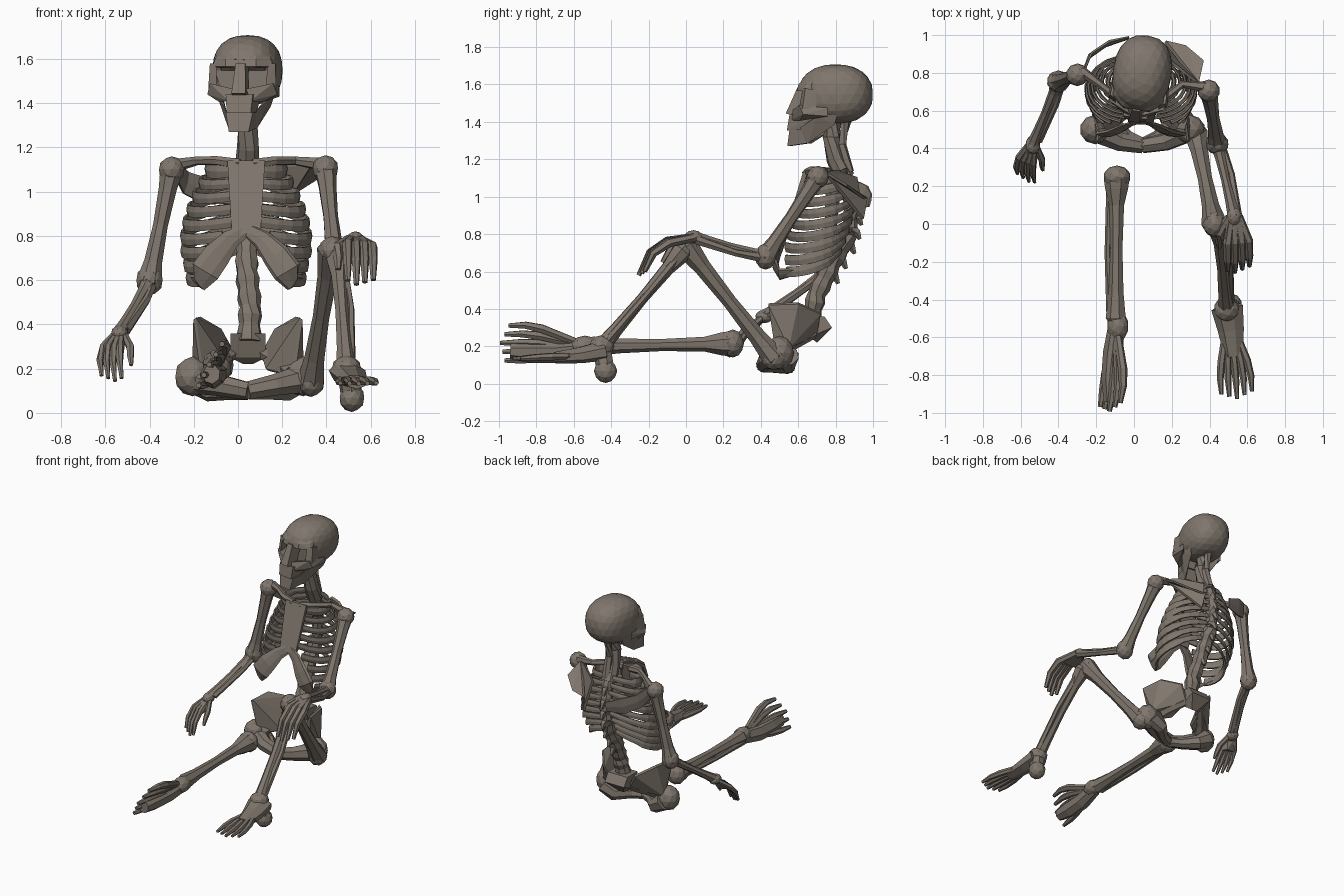
import bpy, bmesh, math
from mathutils import Vector as V, Matrix

if "Cube" in bpy.data.objects:
    bpy.data.objects.remove(bpy.data.objects["Cube"])

bone_mat = bpy.data.materials.new("weathered_bone")
bone_mat.diffuse_color = (0.215, 0.183, 0.153, 1)
bone_mat.use_nodes = True
bone_mat.node_tree.nodes["Principled BSDF"].inputs["Base Color"].default_value = bone_mat.diffuse_color


def finish(bm, name):
    bmesh.ops.recalc_face_normals(bm, faces=bm.faces)
    me = bpy.data.meshes.new(name)
    bm.to_mesh(me)
    bm.free()
    me.materials.append(bone_mat)
    ob = bpy.data.objects.new(name, me)
    bpy.context.collection.objects.link(ob)
    return ob


def tube(name, pts, radii, sides=7, flat=1.0, ref=(0.1, 0.2, 1)):
    """Faceted tube through points; flat squeezes it across the ref direction."""
    pts = [V(p) for p in pts]
    bm = bmesh.new()
    rings = []
    for i, p in enumerate(pts):
        t = (pts[min(i + 1, len(pts) - 1)] - pts[max(i - 1, 0)]).normalized()
        side = t.cross(V(ref)).normalized()
        up = side.cross(t)
        r = radii[i] if isinstance(radii, (list, tuple)) else radii
        rings.append([bm.verts.new(p + side * r * flat * math.cos(a) + up * r * math.sin(a))
                      for a in (2 * math.pi * k / sides for k in range(sides))])
    for a, b in zip(rings, rings[1:]):
        for k in range(sides):
            j = (k + 1) % sides
            bm.faces.new((a[k], a[j], b[j], b[k]))
    bm.faces.new(rings[0])
    bm.faces.new(rings[-1])
    return finish(bm, name)


def hull(name, pts):
    bm = bmesh.new()
    for p in pts:
        bm.verts.new(p)
    res = bmesh.ops.convex_hull(bm, input=bm.verts)
    bmesh.ops.delete(bm, geom=list({v for v in res["geom_interior"] if isinstance(v, bmesh.types.BMVert)}),
                     context='VERTS')
    return finish(bm, name)


def ball(name, c, r, sub=2):
    bm = bmesh.new()
    bmesh.ops.create_icosphere(bm, subdivisions=sub, radius=1)
    for v in bm.verts:
        v.co = V(c) + V((v.co.x * r[0], v.co.y * r[1], v.co.z * r[2]))
    return finish(bm, name)


def long_bone(name, a, b, shaft, ra, rb):
    """Shaft with a swollen knob at each end."""
    a, b = V(a), V(b)
    d = (b - a).normalized()
    a2, b2 = a - d * ra * 0.7, b + d * rb * 0.7
    ts = (0, 0.05, 0.11, 0.22, 0.5, 0.78, 0.89, 0.95, 1)
    rs = (ra * .55, ra, ra * .9, shaft * 1.1, shaft * .9, shaft * 1.1, rb * .9, rb, rb * .55)
    return tube(name, [a2.lerp(b2, t) for t in ts], rs)


def paired_bones(name, a, b, r1, r2, off):
    """Two parallel slim bones, as in a forearm or shin."""
    off = V(off)
    long_bone(name + "_main", V(a), V(b), r1, r1 * 1.7, r1 * 1.4)
    a2, b2 = V(a).lerp(V(b), .05), V(a).lerp(V(b), .97)
    tube(name + "_second", [a2 + off * .6, a2.lerp(b2, .4) + off * 1.2, b2 + off * .6],
         [r2 * 1.3, r2, r2 * 1.3], 6)


def digits(name, root, d, side, curl, palm, finger, spread, r, thumb=0, fan=.2):
    """Five digits fanning from a root, bending toward curl."""
    root, d, side, curl = V(root), V(d).normalized(), V(side).normalized(), V(curl).normalized()
    for k in range(5):
        o = (k - 2) * spread
        f = finger * (1 - 0.08 * abs(k - 2))
        p0 = root + side * o * .35
        p1 = root + d * palm + side * o
        p2 = p1 + (d * .75 + curl * .45) * f * .5 + side * o * fan
        p3 = p2 + (d * .25 + curl * .95) * f * .5
        if thumb and (k - 2) * thumb == 2:
            p1 = root + d * palm * .55 + side * o * 1.1 + curl * .03
            p2 = p1 + (d * .4 + curl * .6) * f * .4
            p3 = p2 + (d * .3 + curl * .7) * f * .35
        tube(f"{name}_{k + 1}", [p0, p1, p2, p3], [r, r * 1.2, r, r * .6], 6)


# ---- skull, built straight then turned slightly ----
head = []
bm = bmesh.new()
bmesh.ops.create_icosphere(bm, subdivisions=3, radius=1)
for v in bm.verts:
    x, y, z = (math.copysign(abs(c) ** e, c) for c, e in zip(v.co, (.8, .9, .88)))
    v.co = (x * .156, .80 + y * .2, max(1.548 + z * .160, 1.395))
    if v.co.z < 1.565:
        v.co.y = max(v.co.y, .68)
head.append(finish(bm, "cranium"))


def mirrored(pts):
    return [(s * x, y, z) for x, y, z in pts for s in (-1, 1)]


for name, pts in {
    "brow_ridge": [(.125, .66, 1.60), (.14, .655, 1.565), (.07, .61, 1.60), (.07, .60, 1.565), (.12, .72, 1.64), (.13, .72, 1.56), (.06, .66, 1.65)],
    "nose_bridge": [(.022, .595, 1.58), (.032, .535, 1.445), (.035, .62, 1.42), (.024, .68, 1.58)],
    "upper_jaw": [(.062, .56, 1.44), (.055, .545, 1.355), (.075, .70, 1.43), (.06, .69, 1.355)],
    "chin": [(.062, .56, 1.358), (.045, .545, 1.27), (.06, .65, 1.285), (.075, .68, 1.36)],
}.items():
    head.append(hull(name, mirrored(pts)))
for s, side in ((-1, "right"), (1, "left")):
    for name, pts in {
        "cheekbone": [(.03, .575, 1.465), (.05, .565, 1.41), (.145, .625, 1.49), (.16, .65, 1.44), (.10, .62, 1.405), (.15, .78, 1.475), (.15, .78, 1.43), (.07, .66, 1.42)],
        "orbit_rim": [(.115, .64, 1.58), (.15, .66, 1.58), (.115, .62, 1.47), (.155, .645, 1.47), (.145, .72, 1.57), (.145, .72, 1.47)],
        "jaw_ramus": [(.05, .64, 1.285), (.07, .62, 1.37), (.065, .66, 1.285), (.125, .72, 1.43), (.125, .76, 1.46), (.12, .83, 1.44), (.105, .81, 1.385), (.09, .76, 1.36)],
    }.items():
        head.append(hull(f"{side}_{name}", [(s * x, y, z) for x, y, z in pts]))
turn = Matrix.Translation((.043, .8, 0)) @ Matrix.Rotation(math.radians(-9), 4, 'Z') @ Matrix.Translation((0, -.8, 0))
for ob in head:
    ob.data.transform(turn)

# ---- spine ----
tube("neck", [(.045, .80, 1.44), (.045, .775, 1.32), (.045, .80, 1.2), (.04, .85, 1.1)], [.05, .047, .05, .055], 8)
tube("neck_back", [(.045, .86, 1.42), (.05, .83, 1.28), (.05, .87, 1.13)], [.03, .027, .03], 6)
path = [(.04, .85, 1.12), (.04, .89, .95), (.04, .87, .80), (.04, .78, .64), (.055, .70, .48), (.05, .66, .32)]
pts, rad = [], []
for i, (a, b) in enumerate(zip(path, path[1:])):
    for k in range(4):
        pts.append(V(a).lerp(V(b), k / 4))
        rad.append((.056 if k % 2 else .047) if i > 1 else (.045 if k % 2 else .036))
tube("spine_column", pts + [path[-1]], rad + [.06], 8)
for i, p in enumerate(pts[1:14:2]):
    tube(f"spinous_process_{i + 1}", [p, p + V((0, .04, -.03)), p + V((0, .055, -.065))], [.03, .022, .01], 5)

# ---- rib cage ----
CX = .037
N = 9
for s, side in ((-1, "right"), (1, "left")):
    for i in range(N):
        u = i / (N - 1)
        a = .175 + .117 * math.sin(min(1, u * 1.4) * math.pi / 2) - .03 * max(0, u - .7) / .3
        zb, zf = 1.14 - .40 * u, 1.10 - .46 * u
        yb = .86 + .05 * math.sin(u * math.pi) - .03 * u
        yf = .65 - .18 * u
        t1 = math.pi * (.95 if u < .55 else .95 - .24 * (u - .55) / .45)
        pts = []
        for k in range(11):
            t = .06 + (t1 - .06) * k / 10
            w = (1 - math.cos(t)) / 2
            sag = -.06 * math.sin(t) * (.3 + u)
            pts.append((CX + s * a * abs(math.sin(t)) ** .8, yb + (yf - yb) * w, zb + (zf - zb) * w + sag))
        f = .025 + .007 * u + (.012 if i == 0 else 0)
        tube(f"{side}_rib_{i + 1}", pts, [.016] + [.023] * 3 + [f + .002] * 4 + [f] * 3, 6, .35, (0, -.15, 1))
    # cartilage plate along the bottom of the cage
    tube(f"{side}_costal_margin", [(CX, .545, .83), (CX + s * .07, .525, .785), (CX + s * .135, .492, .71),
         (CX + s * .185, .477, .64), (CX + s * .21, .50, .585), (CX + s * .25, .60, .60)],
         [.03, .045, .065, .068, .038, .018], 7, .25, (s * .8, 0, 1))
hull("breastbone", [(CX + x, y + d, z) for x, y, z in
     [(-.085, .64, 1.14), (.085, .64, 1.14), (-.06, .60, .98), (.06, .60, .98), (-.065, .54, .81), (.065, .54, .81)]
     for d in (-.012, .012)])

# ---- shoulders ----
shoulder = {-1: V((-.30, .79, 1.10)), 1: V((.395, .705, 1.105))}
for s, side in ((-1, "right"), (1, "left")):
    sh = shoulder[s]
    tube(f"{side}_collarbone", [(CX + s * .03, .645, 1.125), (CX + s * .13, .67, 1.14),
         (CX + s * .22, .74, 1.14), sh + V((-s * .02, .02, .02))], [.025, .022, .02, .03], 6)
    ball(f"{side}_shoulder_joint", sh, (.06, .06, .06))
blade = [(.34, .745, 1.13), (.365, .86, 1.06), (.27, .94, 1.0), (.165, .965, .99), (.18, .945, .88), (.13, .91, 1.1), (.27, .80, 1.14)]
for i in range(1, len(blade) - 1):
    hull(f"left_shoulder_blade_{i}", [V(p) + V((.5, .7, .5)) * d for p in (blade[0], blade[i], blade[i + 1]) for d in (-.009, .009)])
tube("right_shoulder_blade", [(-.27, .80, 1.09), (-.235, .89, 1.04), (-.14, .955, 1.0), (-.03, .985, .98)],
     [.045, .06, .07, .04], 6, .16)

# ---- arms and hands ----
arms = {-1: ((-.40, .755, .60), (-.535, .42, .36), (.035, .02, .01)),
        1: ((.44, .425, .68), (.53, .04, .785), (.03, .0, -.02))}
for s, side in ((-1, "right"), (1, "left")):
    elbow, wrist, off = arms[s]
    long_bone(f"{side}_upper_arm", shoulder[s], elbow, .038, .055, .06)
    ball(f"{side}_elbow", elbow, (.062, .058, .07))
    paired_bones(f"{side}_forearm", elbow, wrist, .026, .02, off)
    ball(f"{side}_wrist", wrist, (.04, .05, .036))
digits("right_finger", arms[-1][1], (-.22, -.8, -.58), (.9, -.35, 0), (.2, -.4, -1), .11, .165, .027, .016, 1)
hull("right_palm", [V(arms[-1][1]) + V(p) for p in ((-.03, 0, 0), (.03, -.02, 0), (-.07, -.06, -.08), (.02, -.1, -.08), (-.03, -.05, -.02), (0, -.05, -.09))])
digits("left_finger", arms[1][1], (.02, -1, -.18), (1, .1, -.1), (0, -.25, -1), .14, .235, .037, .021, -1, .05)
hull("left_palm", [V(arms[1][1]) + V(p) for x in (-.055, .055) for p in ((x * .6, 0, .02), (x, -.12, -.005), (x, -.10, -.05), (x * .6, 0, -.03))])

# ---- pelvis ----
PX = .045
hull("sacrum", [(PX + x, y, z) for x in (-.08, .08) for y, z in ((.62, .36), (.74, .36), (.78, .30), (.66, .25))]
     + [(PX - .02, .70, .22), (PX + .02, .70, .22)])
for s, side in ((-1, "right"), (1, "left")):
    wing = [(.235, .44, .43), (.215, .60, .435), (.12, .72, .38), (.06, .70, .27), (.08, .56, .20), (.20, .48, .17), (.24, .55, .2)]
    hull(f"{side}_hip_wing", [(PX + s * (x + d), y, z - d * .8) for x, y, z in wing for d in (0, .012)])
    ball(f"{side}_hip_socket", (PX + s * .25, .50, .165), (.082, .078, .09))
    tube(f"{side}_pubic_bone", [(PX + s * .23, .49, .15), (PX + s * .12, .435, .125), (PX, .415, .10)], [.065, .05, .042], 7)
    tube(f"{side}_sit_bone", [(PX + s * .24, .54, .15), (PX + s * .17, .54, .10), (PX + s * .08, .46, .095), (PX, .42, .095)],
         [.065, .05, .036, .036], 7)
    tube(f"{side}_pelvic_rim", [(PX + s * .07, .68, .27), (PX + s * .15, .58, .22), (PX + s * .2, .5, .18)], [.03, .035, .045], 6)

# ---- bent leg ----
hip, knee, ankle = (.33, .47, .14), (.425, 0, .735), (.49, -.45, .20)
long_bone("left_thigh", hip, knee, .043, .065, .068)
ball("left_thigh_head", hip, (.062, .07, .068))
ball("left_knee", knee, (.06, .07, .065))
paired_bones("left_shin", (.45, -.02, .71), ankle, .034, .018, (.035, -.01, -.02))
ball("left_ankle", ankle, (.068, .068, .06))
tube("left_heel_neck", [(.495, -.45, .19), (.51, -.435, .11), (.515, -.43, .06)], [.05, .05, .05], 7)
ball("left_heel", (.515, -.43, .068), (.058, .062, .064))
tube("left_instep", [(.495, -.44, .18), (.515, -.56, .155), (.53, -.70, .14)], [.055, .045, .032], 7, 1.6)
digits("left_toe", (.51, -.56, .15), (.12, -1, -.03), (1, .1, 0), (.05, -.95, -.08), .17, .165, .034, .018)

# ---- stretched leg ----
knee, ankle = (-.09, .23, .215), (-.095, -.50, .20)
long_bone("right_shin_main", knee, ankle, .037, .07, .055)
tube("right_shin_second", [(-.125, .19, .20), (-.14, -.15, .19), (-.12, -.5, .18)], [.022, .016, .026], 6)
ball("right_knee", (-.09, .25, .215), (.073, .06, .075))
ball("right_ankle", (-.085, -.54, .20), (.057, .08, .057))
tube("right_heel", [(-.09, -.53, .19), (-.11, -.68, .17), (-.12, -.82, .17), (-.12, -.94, .175)], [.05, .06, .06, .045], 7, .9)
digits("right_toe", (-.10, -.60, .20), (-.02, -1, .09), (.5, .1, .88), (-.2, -1, -.05), .18, .18, .045, .021)
